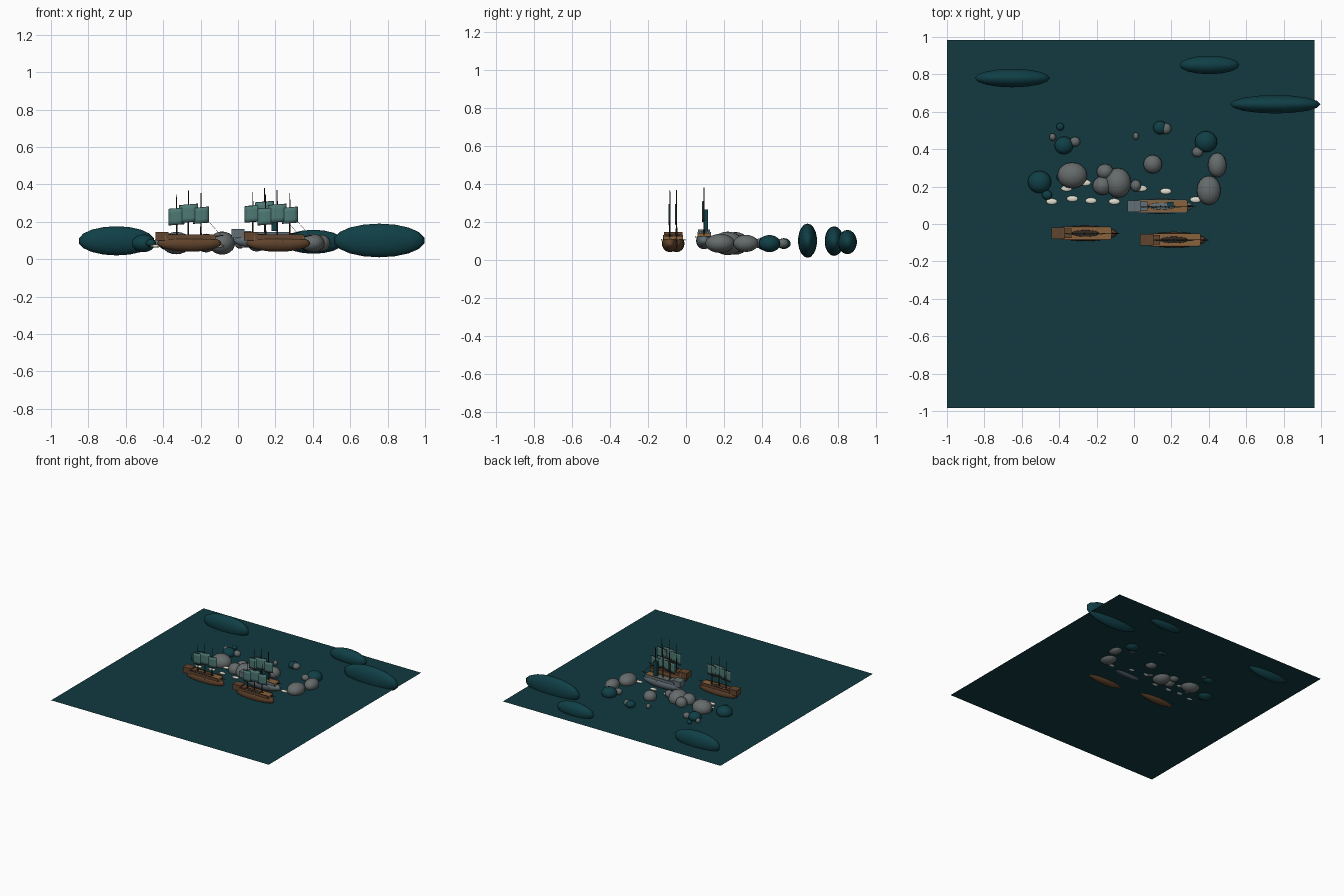
import bpy, bmesh, math
from mathutils import Vector, Matrix

cube = bpy.data.objects.get("Cube")
if cube:
    bpy.data.objects.remove(cube, do_unlink=True)


def material(name, r, g, b):
    m = bpy.data.materials.new(name)
    m.use_nodes = True
    m.diffuse_color = (r, g, b, 1)
    m.node_tree.nodes["Principled BSDF"].inputs["Base Color"].default_value = (r, g, b, 1)
    return m


SEA = material("deep sea", .006, .042, .052)
MOSS = material("island teal", .005, .05, .062)
ROCK = material("rock grey", .13, .145, .145)
FOAM = material("foam white", .75, .72, .62)
HULL = material("hull brown", .12, .058, .026)
DECK = material("deck tan", .25, .125, .045)
MAST = material("dark timber", .03, .02, .014)
SAIL = material("sail teal", .075, .19, .175)
GHOST = material("weathered grey", .12, .16, .18)
WATER_Z = .065


def finish(name, bm, mat, smooth=False):
    me = bpy.data.meshes.new(name)
    bmesh.ops.recalc_face_normals(bm, faces=bm.faces)
    bm.to_mesh(me)
    bm.free()
    me.materials.append(mat)
    for p in me.polygons:
        p.use_smooth = smooth
    ob = bpy.data.objects.new(name, me)
    bpy.context.collection.objects.link(ob)
    return ob


def box(name, centre, size, mat):
    bm = bmesh.new()
    bmesh.ops.create_cube(bm, size=1)
    bmesh.ops.transform(bm, verts=bm.verts,
                        matrix=Matrix.Translation(centre) @ Matrix.Diagonal((*size, 1)))
    return finish(name, bm, mat)


def blob(name, centre, radii, mat, rings=9, top=1, smooth=True):
    # Ellipsoid, optionally flattened above a fraction of its height
    bm = bmesh.new()
    bmesh.ops.create_uvsphere(bm, u_segments=16, v_segments=rings, radius=1)
    for v in bm.verts:
        v.co.z = min(v.co.z, top)
    bmesh.ops.transform(bm, verts=bm.verts,
                        matrix=Matrix.Translation(centre) @ Matrix.Diagonal((*radii, 1)))
    return finish(name, bm, mat, smooth)


def rod(name, a, b, r1, r2, mat):
    a, b = Vector(a), Vector(b)
    bm = bmesh.new()
    bmesh.ops.create_cone(bm, cap_ends=True, segments=8, radius1=r1, radius2=r2,
                          depth=(b - a).length)
    turn = (b - a).to_track_quat('Z', 'Y').to_matrix().to_4x4()
    bmesh.ops.transform(bm, verts=bm.verts, matrix=Matrix.Translation((a + b) / 2) @ turn)
    return finish(name, bm, mat)


def sail(name, x, y, z, w, h):
    # Slightly bellied sheet, tilted along the mast
    bm = bmesh.new()
    bmesh.ops.create_grid(bm, x_segments=4, y_segments=4, size=.5)
    for v in bm.verts:
        u, t = v.co.x, v.co.y
        v.co = (x + u * w, y - .006 * math.cos(u * math.pi), z + t * h + .08 * u * w)
    ob = finish(name, bm, SAIL, True)
    mod = ob.modifiers.new("thickness", 'SOLIDIFY')
    mod.thickness = .003


def ship(name, x, y, z, hull_mat):
    # Hull, deck and raised stern; x, y is the middle, the bow points to +x
    blob(name + "_hull", (x, y, z + .085), (.172, .042, .045), hull_mat, 10, .6)
    box(name + "_deck", (x + .005, y, z + .116), (.27, .062, .02), DECK)
    for s in (-1, 1):
        box(name + "_rail", (x + .005, y + s * .033, z + .12), (.26, .005, .022), hull_mat)
        blob(name + "_lantern", (x + .025, y + s * .044, z + .105), (.004, .004, .004), FOAM)
    box(name + "_stern_castle", (x - .147, y, z + .122), (.07, .062, .046), hull_mat)
    box(name + "_stern_step", (x - .095, y, z + .122), (.04, .05, .025), hull_mat)
    rod(name + "_bowsprit", (x + .12, y, z + .118), (x + .183, y, z + .128), .004, .002, MAST)
    blob(name + "_hatch", (x, y, z + .126), (.075, .018, .003), MAST if hull_mat is HULL else hull_mat)

    # Masts with yards and sails
    rig = [(-.068, .345, .228, .085, .085), (-.005, .366, .245, .1, .092),
           (.062, .355, .235, .085, .082)]
    for dx, top, sz, w, h in rig:
        rod(name + "_mast", (x + dx, y, z + .11), (x + dx, y, z + top), .0045, .002, MAST)
        sail(name + "_sail", x + dx, y - .002, z + sz, w, h)
        for e in (-.5, .5):
            rod(name + "_yard", (x + dx - w / 2, y, z + sz + e * h - .04 * w),
                (x + dx + w / 2, y, z + sz + e * h + .04 * w), .002, .002, MAST)
    rod(name + "_forestay", (x + .062, y, z + .25), (x + .17, y, z + .125), .0008, .0008, MAST)


# Sea sheet
bm = bmesh.new()
bmesh.ops.create_grid(bm, x_segments=1, y_segments=1, size=.983)
bmesh.ops.translate(bm, verts=bm.verts, vec=(-.017, 0, WATER_Z))
finish("sea", bm, SEA)

# Long islands
for x, y, z, rx, ry, rz in [(-.65, .78, .098, .204, .05, .078), (.403, .85, .093, .163, .05, .064),
                            (.755, .64, .1, .245, .05, .09)]:
    blob("island", (x, y, z), (rx, ry, rz), MOSS)

# Reef rocks: x, y, half width, half depth, half height
rocks = [(-.33, .26, .08, .07, .06), (-.31, .24, .033, .042, .05), (-.155, .28, .045, .042, .045),
         (-.17, .205, .052, .05, .05), (-.085, .22, .07, .08, .062), (.01, .205, .028, .032, .03),
         (.1, .32, .05, .05, .045), (.4, .18, .064, .078, .05), (.445, .315, .05, .066, .045),
         (.34, .385, .03, .028, .025), (.17, .51, .03, .03, .025), (-.315, .44, .028, .026, .025),
         (-.435, .465, .018, .02, .02), (.01, .47, .016, .02, .02)]
for x, y, rx, ry, rz in rocks:
    blob("rock", (x, y, .086), (rx, ry, rz), ROCK, 10)

# Mossy islets: x, y, radius
islets = [(.385, .44, .06), (.14, .515, .038), (-.375, .42, .05), (-.395, .52, .021),
          (-.505, .225, .063), (-.465, .155, .027), (-.395, .25, .021)]
for x, y, r in islets:
    blob("islet", (x, y, .085), (r, r * .95, r * .75), MOSS, 10)

# Foam patches
for x, y in [(-.44, .12), (-.36, .19), (-.33, .135), (-.26, .22), (-.23, .125),
             (-.105, .12), (.04, .19), (.17, .175), (.33, .13)]:
    blob("foam", (x, y, .07), (.03, .016, .008), FOAM)

# Fleet, with a cloaked plate standing on the weathered ship
ship("port_ship", -.26, -.05, 0, HULL)
ship("lead_ship", .215, -.085, 0, HULL)
ship("weathered_ship", .147, .095, .015, GHOST)
box("banner", (.195, .107, .207), (.03, .02, .115), MOSS)
